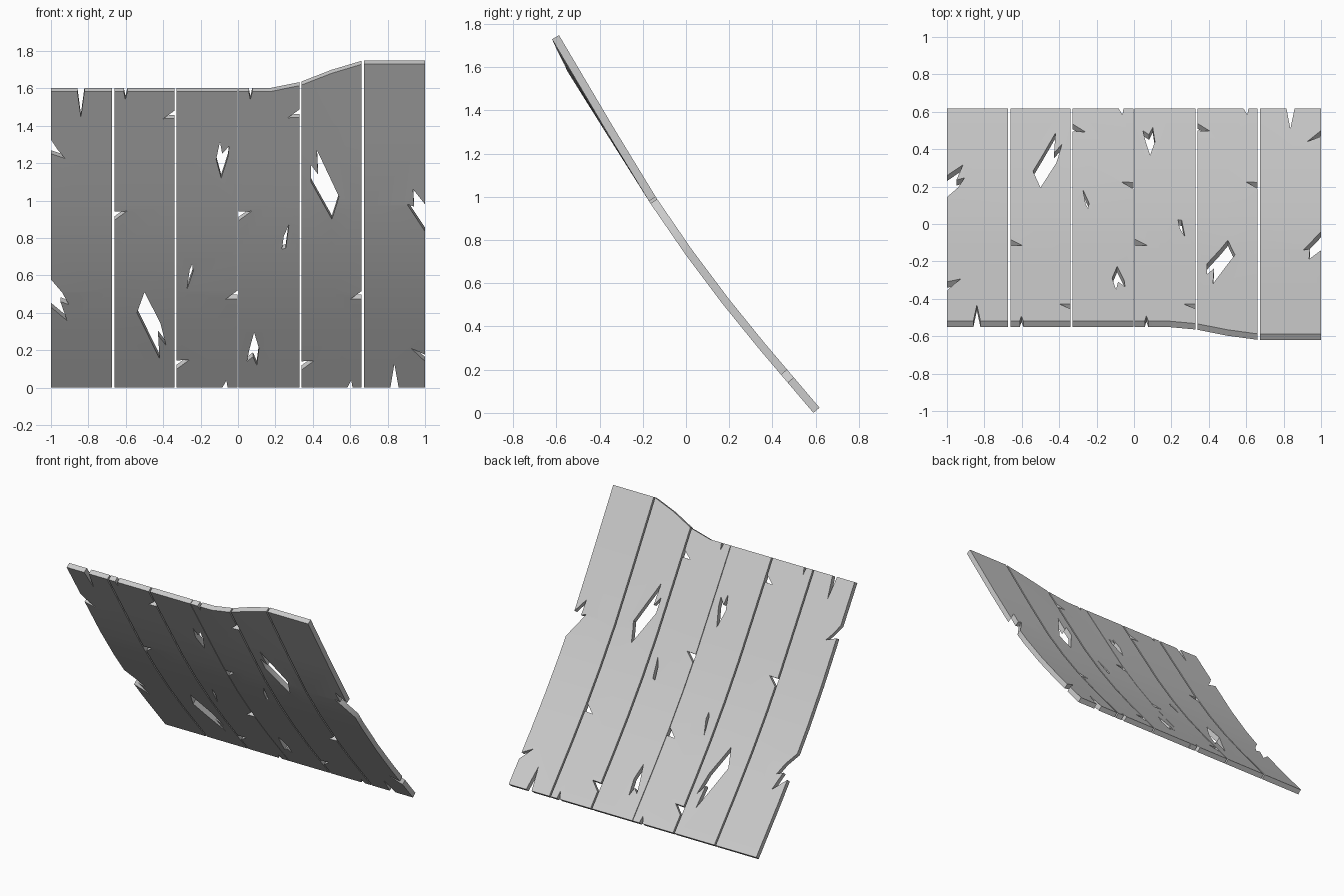
import bpy, bmesh, math

if "Cube" in bpy.data.objects:
    bpy.data.objects.remove(bpy.data.objects["Cube"])

THICK = 0.037
# Side profile of the front face: (y, z), bottom to top
PROF = [(.59, 0), (.335, .30), (.165, .51), (0, .73), (-.165, .97), (-.36, 1.29), (-.62, 1.73)]
# Top outline of the front face: (x, z)
TOP = [(-1, 1.582), (.17, 1.582), (.333, 1.615), (.5, 1.68), (.667, 1.73), (1, 1.73)]


def lerp_table(table, t):
    for (a, va), (b, vb) in zip(table, table[1:]):
        if t <= b or (b, vb) == table[-1]:
            return va + (vb - va) * (t - a) / (b - a)


def normals():
    out = []
    for i in range(len(PROF)):
        a, b = PROF[max(i - 1, 0)], PROF[min(i + 1, len(PROF) - 1)]
        dy, dz = a[0] - b[0], b[1] - a[1]
        l = math.hypot(dy, dz)
        out.append((dz / l, dy / l))
    return out


NRM = normals()
Y_OF_Z = [(z, y) for y, z in PROF]
NY = [(p[1], n[0]) for p, n in zip(PROF, NRM)]
NZ = [(p[1], n[1]) for p, n in zip(PROF, NRM)]


def bend(co):
    """Flat (x, depth, height) to the bent panel."""
    x, d, z = co
    sag = .017 * max(0, (z - 1.1) / .48) * min(1, max(0, (.667 - x) / .5))
    return (x, lerp_table(Y_OF_Z, z) - sag + d * lerp_table(NY, z), z + d * lerp_table(NZ, z))


# Large splintered holes, front view (x, z)
HOLES = [
    [(-.50, .51), (-.415, .345), (-.385, .225), (-.427, .28), (-.42, .155), (-.54, .40)],
    [(.502, .90), (.39, 1.10), (.39, 1.19), (.428, 1.14), (.422, 1.27), (.54, 1.02)],
    [(-.096, 1.315), (-.085, 1.25), (-.048, 1.29), (-.053, 1.235), (-.09, 1.12), (-.117, 1.22)],
    [(.086, .295), (.112, .21), (.10, .12), (.08, .165), (.048, .14), (.06, .20)],
    [(.272, .87), (.245, .81), (.235, .74), (.255, .745)],
    [(-.245, .66), (-.24, .62), (-.273, .525), (-.258, .63)],
]
# Broken bites out of the outer edges
E = 1.02
BITES = [
    [(-E, 1.35), (-1, 1.325), (-.963, 1.27), (-.925, 1.225), (-1, 1.25), (-E, 1.26)],
    [(-E, .60), (-1, .578), (-.94, .508), (-.905, .444), (-.95, .46), (-.914, .358), (-1, .43), (-E, .45)],
    [(E, 1.0), (1, .98), (.936, 1.06), (.941, .968), (.904, .98), (1, .834), (E, .81)],
    [(E, .13), (1, .14), (.925, .21), (1, .176), (E, .165)],
    [(-.865, 1.63), (-.84, 1.445), (-.815, 1.63)],
    [(.81, -.03), (.836, .128), (.864, -.03)],
]
SPLINTERS = []
# Small splinters on plank edges: (joint x, z, direction)
for x, z in [(-.667, .89), (-.333, .095), (0, .89), (.333, .09)]:
    SPLINTERS.append([(x, z), (x + .073, z + .053), (x, z + .05)])
for x, z in [(-.333, 1.44), (0, .475), (.333, 1.445), (.667, .475)]:
    SPLINTERS.append([(x, z + .045), (x - .067, z - .003), (x, z)])
# Nicks in the top and bottom ends
for x in (-.6, .068):
    SPLINTERS.append([(x - .02, 1.63), (x - .002, 1.54), (x + .02, 1.63)])
for x in (-.068, .6):
    SPLINTERS.append([(x - .025, -.02), (x + .006, .04), (x + .015, -.02)])


def new_object(name, bm):
    bmesh.ops.recalc_face_normals(bm, faces=bm.faces)
    me = bpy.data.meshes.new(name)
    bm.to_mesh(me)
    bm.free()
    ob = bpy.data.objects.new(name, me)
    bpy.context.collection.objects.link(ob)
    return ob


def thicken(bm, depth):
    r = bmesh.ops.extrude_face_region(bm, geom=bm.faces[:] + bm.edges[:] + bm.verts[:],
                                      use_keep_orig=True)
    for g in r['geom']:
        if isinstance(g, bmesh.types.BMVert):
            g.co.y += depth


# All cutter prisms in one helper
bm = bmesh.new()
for poly in HOLES + BITES + SPLINTERS:
    bm.faces.new([bm.verts.new((x, -.1, z)) for x, z in poly])
thicken(bm, .25)
cutter = new_object("splinter_cutter", bm)
cutter.hide_render = True

# Planks: flat grid, thickened, cut, then bent
JOINTS = [(-1, 0), (-.667, .0055), (-.333, .0055), (0, .002), (.333, .0055), (.667, .0055), (1, 0)]
planks = []
for i, ((xa, ga), (xb, gb)) in enumerate(zip(JOINTS, JOINTS[1:])):
    cols = [xa + ga] + [c for c in (.17, .5) if xa < c < xb] + [xb - gb]
    bm = bmesh.new()
    grid = [[bm.verts.new((x, 0, z)) for z in [p[1] for p in PROF[:-1]] + [lerp_table(TOP, x)]]
            for x in cols]
    for a, b in zip(grid, grid[1:]):
        for j in range(len(a) - 1):
            bm.faces.new((a[j], b[j], b[j + 1], a[j + 1]))
    thicken(bm, THICK)
    ob = new_object("plank_%d" % (i + 1), bm)
    mod = ob.modifiers.new("cut", 'BOOLEAN')
    mod.operation = 'DIFFERENCE'
    mod.solver = 'EXACT'
    mod.object = cutter
    planks.append(ob)

bpy.context.view_layer.update()
dg = bpy.context.evaluated_depsgraph_get()
cut = [bpy.data.meshes.new_from_object(ob.evaluated_get(dg)) for ob in planks]
for ob, me in zip(planks, cut):
    ob.modifiers.clear()
    for v in me.vertices:
        v.co = bend(v.co)
    me.update()
    ob.data = me
    me.name = ob.name
bpy.data.objects.remove(cutter)

bpy.ops.object.select_all(action='DESELECT')
for ob in planks:
    ob.select_set(True)
bpy.context.view_layer.objects.active = planks[0]
bpy.ops.object.shade_smooth_by_angle(angle=math.radians(30))
